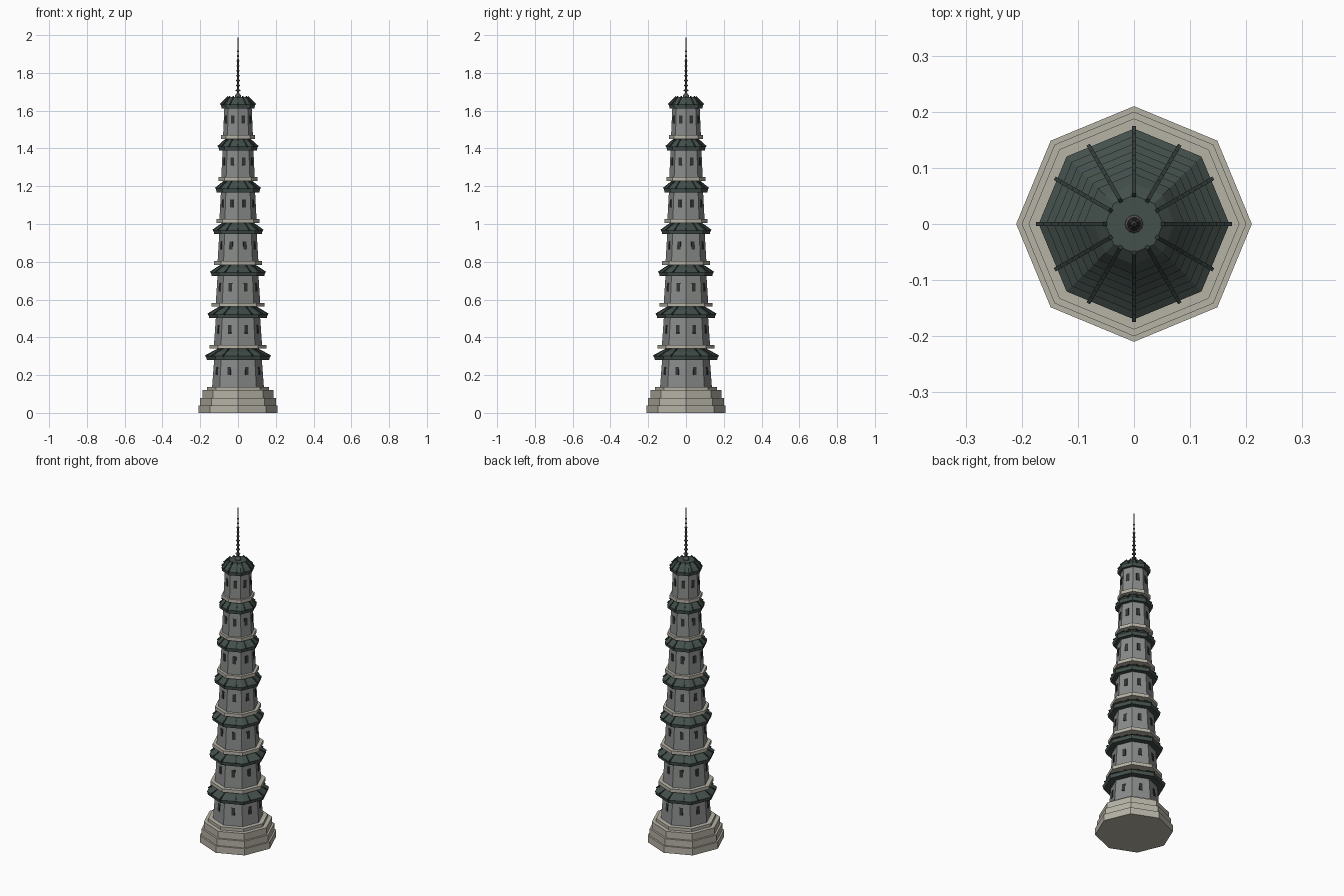
import bpy, bmesh, math
from mathutils import Matrix, Vector

cube = bpy.data.objects.get("Cube")
if cube:
    bpy.data.objects.remove(cube, do_unlink=True)


def material(name, rgb):
    m = bpy.data.materials.new(name)
    m.use_nodes = True
    m.diffuse_color = (*rgb, 1)
    m.node_tree.nodes["Principled BSDF"].inputs["Base Color"].default_value = (*rgb, 1)
    return m


STONE = material("pale stone", (0.47, 0.45, 0.38))
WALL = material("grey wall", (0.25, 0.262, 0.254))
TILE = material("dark green tile", (0.057, 0.08, 0.072))
RIDGE = material("ridge tile", (0.03, 0.042, 0.038))
WINDOW = material("window dark", (0.03, 0.037, 0.036))
METAL = material("spire metal", (0.1, 0.095, 0.09))


def finish(name, bm, mat):
    bmesh.ops.recalc_face_normals(bm, faces=bm.faces)
    mesh = bpy.data.meshes.new(name)
    bm.to_mesh(mesh)
    bm.free()
    mesh.materials.append(mat)
    ob = bpy.data.objects.new(name, mesh)
    bpy.context.collection.objects.link(ob)
    return ob


def turned(name, profile, mat, sides=8):
    """Closed solid from (radius, height) rings, flat at both ends."""
    bm = bmesh.new()
    rings = []
    for r, z in profile:
        rings.append([bm.verts.new((r * math.cos(math.tau * k / sides),
                                    r * math.sin(math.tau * k / sides), z))
                      for k in range(sides)])
    for low, high in zip(rings, rings[1:]):
        for k in range(sides):
            n = (k + 1) % sides
            bm.faces.new((low[k], low[n], high[n], high[k]))
    bm.faces.new(rings[0])
    bm.faces.new(rings[-1])
    return finish(name, bm, mat)


def add_box(bm, size, matrix):
    bmesh.ops.create_cube(bm, size=1, matrix=matrix @ Matrix.Diagonal((*size, 1)))


APOTHEM = math.cos(math.pi / 8)
FLOORS = 7
PITCH = 0.222

# Stepped base
base = []
for i, r in enumerate((0.21, 0.2, 0.188)):
    base += [(r, 0.04 * i), (r, 0.04 * (i + 1))]
turned("stepped_base", base, STONE)

for f in range(FLOORS):
    z = 0.118 + PITCH * f
    floor = z + 0.02

    # Balcony slab
    slab_r = 0.164 - 0.0124 * f
    turned(f"balcony_{f + 1}", [(slab_r, z), (slab_r, floor)], STONE)

    # Tapered wall
    low_r = 0.137 - 0.0097 * f
    high_r = low_r * 0.91
    wall_h = 0.165
    turned(f"wall_{f + 1}", [(low_r, floor), (high_r, floor + wall_h)], WALL)

    # One window on each wall face, leaning with the wall
    bm = bmesh.new()
    lean = math.atan((low_r - high_r) * APOTHEM / wall_h)
    mid = 0.083
    dist = (low_r + (high_r - low_r) * mid / wall_h) * APOTHEM
    for k in range(8):
        m = (Matrix.Rotation(math.tau * (k + 0.5) / 8, 4, 'Z')
             @ Matrix.Translation((dist, 0, floor + mid))
             @ Matrix.Rotation(-lean, 4, 'Y'))
        add_box(bm, (0.006, 0.019, 0.043), m)
    finish(f"windows_{f + 1}", bm, WINDOW)

    # Flared roof with a short eave
    r = 0.17 - 0.0133 * f
    eave = floor + 0.142
    top_r = r * 0.57
    outline = [(r * 0.97, eave), (r, eave + 0.02),
               (r * 0.8, eave + 0.043), (top_r, eave + 0.06)]
    turned(f"roof_{f + 1}", outline, TILE)

    # Twelve ridges running down the roof
    bm = bmesh.new()
    for k in range(12):
        a = math.tau * k / 12
        # Distance to the octagon edge in this direction
        scale = APOTHEM / math.cos(a % (math.pi / 4) - math.pi / 8)
        start = Vector((top_r * scale, 0, eave + 0.06))
        end = Vector((r * scale, 0, eave + 0.02))
        run = end - start
        m = (Matrix.Rotation(a, 4, 'Z') @ Matrix.Translation((start + end) / 2)
             @ Matrix.Rotation(math.atan2(-run.z, run.x), 4, 'Y'))
        add_box(bm, (run.length + 0.004, 0.007, 0.012), m)
    finish(f"roof_ridges_{f + 1}", bm, RIDGE)

# Spire: foot, needle and shrinking rings
spire_z = 0.118 + PITCH * (FLOORS - 1) + 0.222
turned("spire_foot", [(0.016, spire_z - 0.002), (0.016, spire_z + 0.008),
                      (0.008, spire_z + 0.02)], METAL, 12)
turned("spire_needle", [(0.006, spire_z), (0.0045, 1.85), (0.001, 2.0)], METAL, 8)
for i in range(9):
    z = spire_z + 0.035 + 0.026 * i
    r = 0.0125 - 0.0009 * i
    turned(f"spire_ring_{i + 1}", [(r * 0.6, z - 0.005), (r, z - 0.002),
                                   (r, z + 0.002), (r * 0.6, z + 0.005)], METAL, 12)
